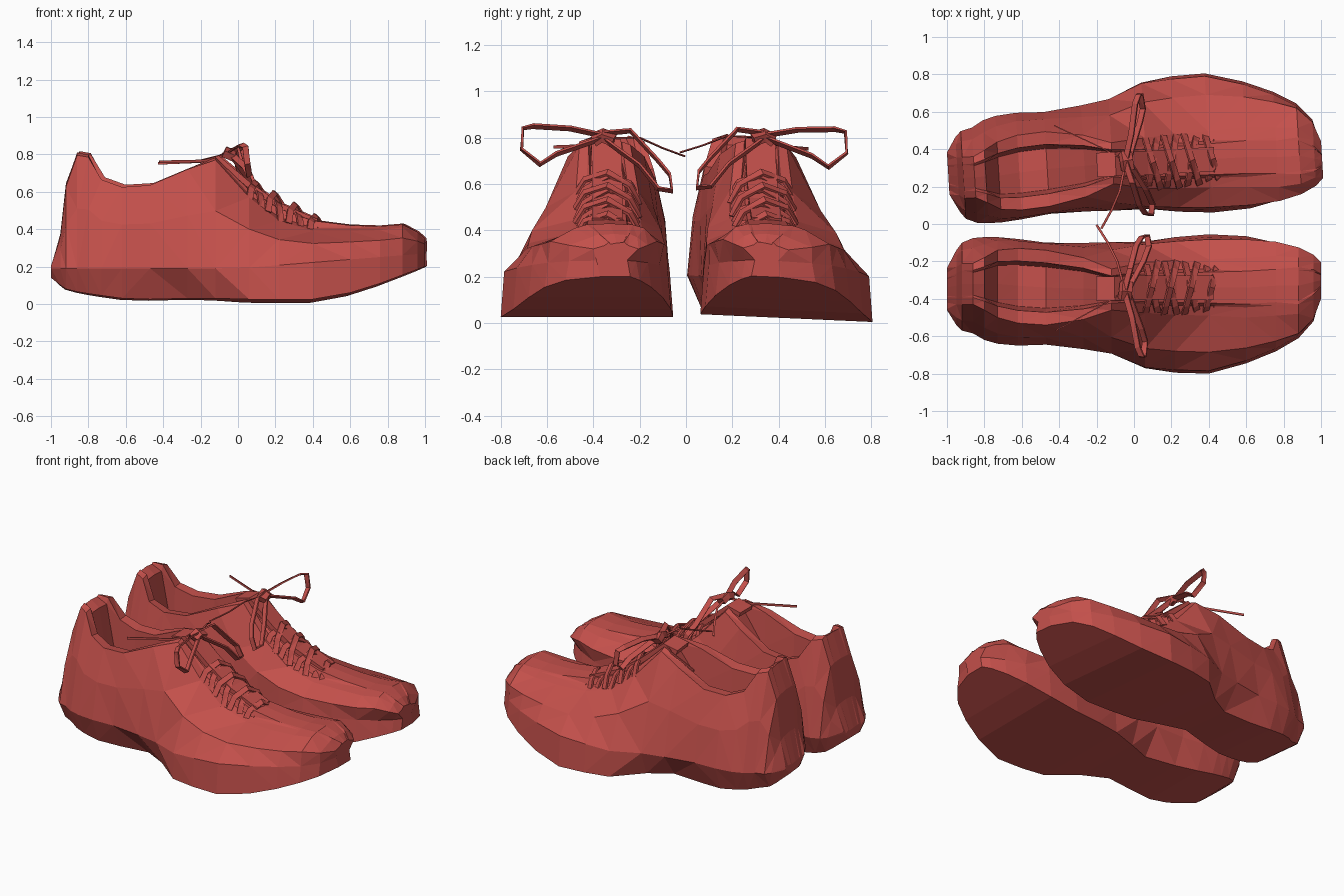
import bpy, bmesh, math
from mathutils import Vector, Matrix

if "Cube" in bpy.data.objects:
    bpy.data.objects.remove(bpy.data.objects["Cube"])

red = bpy.data.materials.new("shoe_red")
red.diffuse_color = (0.55, 0.08, 0.07, 1)
red.use_nodes = True
red.node_tree.nodes["Principled BSDF"].inputs["Base Color"].default_value = red.diffuse_color

# Stations heel to toe: x, outer y, inner y, bottom z, top centre y, rim half width, rim z, floor z
STATIONS = [
    (-1.00, -.46, -.24, .14, -.34, .08, .20, .19),
    (-.95, -.54, -.14, .10, -.33, .10, .37, .37),
    (-.92, -.57, -.10, .08, -.32, .11, .64, .64),
    (-.86, -.585, -.075, .065, -.32, .11, .81, .80),
    (-.80, -.62, -.07, .055, -.32, .14, .80, .76),
    (-.73, -.64, -.07, .045, -.32, .18, .68, .32),
    (-.62, -.65, -.08, .03, -.33, .20, .64, .26),
    (-.47, -.645, -.10, .025, -.34, .20, .65, .26),
    (-.27, -.67, -.10, .03, -.345, .165, .735, .50),
    (-.12, -.70, -.09, .03, -.35, .11, .785, .75),
    (.06, -.78, -.085, .025, -.34, .135, .585, .61),
    (.22, -.795, -.07, .025, -.34, .145, .46, .51),
    (.40, -.80, -.055, .025, -.34, .15, .405, .445),
    (.60, -.745, -.065, .06, -.34, .16, .405, .42),
    (.76, -.68, -.10, .11, -.33, .16, .41, .415),
    (.88, -.61, -.15, .155, -.33, .15, .425, .425),
    (.96, -.52, -.20, .185, -.31, .10, .385, .38),
    (1.00, -.37, -.24, .20, -.30, .05, .35, .34),
]


def place(p, side):
    """Left shoe stays put; the right one is mirrored, toed out and rolled a little."""
    p = Vector(p)
    if side < 0:
        return p
    pivot = Vector((.3, .42, 0))
    p.y = -p.y
    p = Matrix.Rotation(.06, 3, 'Z') @ (p - pivot) + pivot
    p.z -= (p.y - .35) * .045
    return p


def loft(name, rings, side):
    bm = bmesh.new()
    rows = [[bm.verts.new(place(p, side)) for p in ring] for ring in rings]
    n = len(rows[0])
    for a, b in zip(rows, rows[1:]):
        for i in range(n):
            j = (i + 1) % n
            bm.faces.new((a[i], a[j], b[j], b[i]))
    bm.faces.new(rows[0])
    bm.faces.new(rows[-1])
    bmesh.ops.triangulate(bm, faces=bm.faces[:])
    bmesh.ops.recalc_face_normals(bm, faces=bm.faces[:])
    me = bpy.data.meshes.new(name)
    bm.to_mesh(me)
    bm.free()
    me.materials.append(red)
    ob = bpy.data.objects.new(name, me)
    bpy.context.collection.objects.link(ob)
    return ob


def ribbon(name, pts, across, width, thick, side):
    """Sweep a flat strip along points, its width lying along 'across'."""
    pts = [Vector(p) for p in pts]
    rings = []
    for i, p in enumerate(pts):
        t = (pts[min(i + 1, len(pts) - 1)] - pts[max(i - 1, 0)]).normalized()
        w = Vector(across)
        w = (w - t * w.dot(t)).normalized()
        n = t.cross(w) * thick / 2
        w = w * width / 2
        rings.append([p + w + n, p - w + n, p - w - n, p + w - n])
    return loft(name, rings, side)


def section(x, yo, yi, zb, yc, hw, zt, zf):
    """Shoe cross-section: sole, bulged wall, padded rim, inner wall, floor."""
    front = min(1, max(0, (x + .3) / .4))                   # 0 at heel, 1 at forefoot
    inset = .06 * (1 - front) + .06 * math.exp(-((x + .25) / .18) ** 2)
    zw = .19 + .08 * max(0, x)
    halves = []
    for edge, s in ((yo, -1), (yi, 1)):
        rim = yc + s * hw
        bottom = edge - s * min(inset, abs(edge - yc) * .6)
        halves.append([
            (x, bottom, zb),
            (x, edge - s * .015 * front, zw),
            (x, (edge + rim) / 2 + s * (.015 + .025 * front), (zw + zt) / 2 + .01),
            (x, rim, zt - .015),
            (x, yc + s * hw * .66, zt + (zf - zt) * .06),
            (x, yc + s * hw * .55, zf)])
    return halves[0] + [(x, yc, zf + .005)] + halves[1][::-1]


def throat(x):
    return .665 - .56 * x


for side, tag in ((-1, "left"), (1, "right")):
    loft(f"{tag}_shoe_body", [section(*s) for s in STATIONS], side)

    # Tongue
    ribbon(f"{tag}_tongue", [(-.2, -.345, .755), (-.11, -.345, .78), (.06, -.34, .635),
                             (.22, -.34, .525), (.42, -.34, .44)], (0, 1, 0), .13, .03, side)

    # Criss-cross laces over the throat
    for k, x in enumerate((.06, .16, .27, .38)):
        for s in (-1, 1):
            path = []
            for u, lift in ((-1, -.09), (-.7, -.015), (0, .03), (.7, -.015), (1, -.09)):
                px = x + .035 + s * u * .035
                path.append((px, -.34 + u * .14, throat(px) + lift + s * .008))
            ribbon(f"{tag}_lace_{k}_{'a' if s < 0 else 'b'}", path, (1, 0, -.8), .035, .012, side)

    # Knot
    ribbon(f"{tag}_knot", [(-.05, -.40, .79), (-.045, -.36, .81), (-.04, -.31, .79)],
           (1, 0, -.5), .06, .04, side)

    # Bow loops
    ribbon(f"{tag}_outer_loop", [(-.05, -.36, .81), (-.01, -.5, .84), (.02, -.66, .85), (.04, -.705, .84),
                                 (.05, -.71, .75), (.06, -.63, .685), (.04, -.56, .73), (-.03, -.37, .795)],
           (1, 0, .6), .032, .01, side)
    ribbon(f"{tag}_inner_loop", [(-.05, -.35, .82), (-.02, -.24, .83), (.01, -.12, .70), (.04, -.07, .64),
                                 (.07, -.06, .57), (.08, -.12, .58), (.05, -.2, .68), (-.03, -.35, .79)],
           (1, 0, .6), .032, .01, side)

    # Loose lace ends
    ribbon(f"{tag}_inner_end", [(-.05, -.35, .80), (-.09, -.2, .80), (-.14, -.1, .755), (-.2, -.005, .72)],
           (1, 0, .3), .012, .005, side)
    ribbon(f"{tag}_outer_end", [(-.05, -.36, .80), (-.18, -.44, .765), (-.42, -.57, .76)],
           (0, 0, 1), .014, .006, side)
